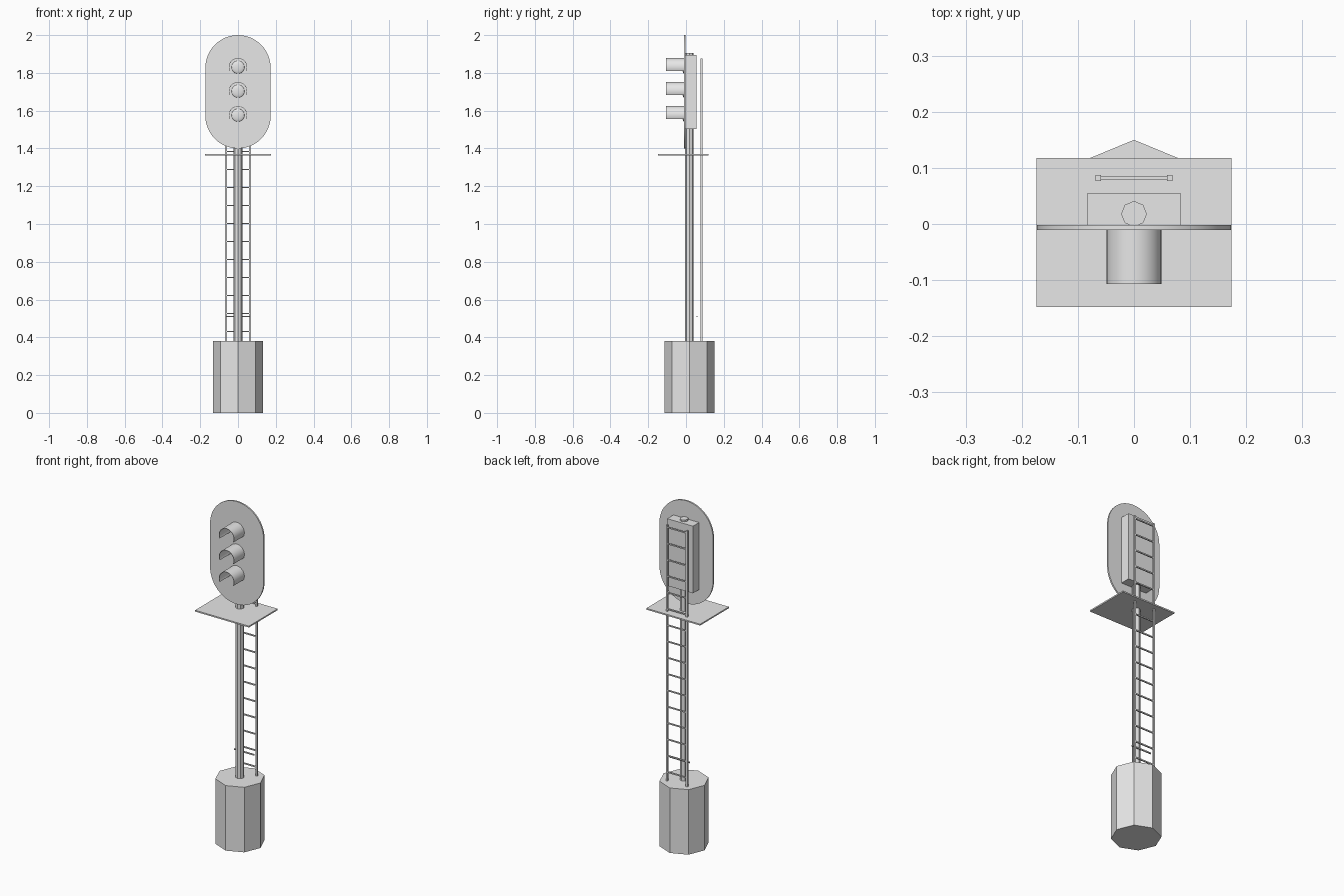
import bpy, bmesh, math

if "Cube" in bpy.data.objects:
    bpy.data.objects.remove(bpy.data.objects["Cube"])

grey = bpy.data.materials.new("light grey")
grey.diffuse_color = (0.8, 0.8, 0.8, 1)
grey.use_nodes = True
grey.node_tree.nodes["Principled BSDF"].inputs["Base Color"].default_value = grey.diffuse_color


def finish(name, bm, smooth=False):
    bmesh.ops.recalc_face_normals(bm, faces=bm.faces[:])
    mesh = bpy.data.meshes.new(name)
    bm.to_mesh(mesh)
    bm.free()
    mesh.materials.append(grey)
    ob = bpy.data.objects.new(name, mesh)
    bpy.context.collection.objects.link(ob)
    if smooth:
        bpy.ops.object.select_all(action='DESELECT')
        ob.select_set(True)
        bpy.context.view_layer.objects.active = ob
        bpy.ops.object.shade_smooth_by_angle(angle=math.radians(30))
    return ob


def prism(name, outline, vec, smooth=False):
    """Extrude a closed outline of 3D points along vec."""
    bm = bmesh.new()
    face = bm.faces.new([bm.verts.new(p) for p in outline])
    new = bmesh.ops.extrude_face_region(bm, geom=[face])["geom"]
    bmesh.ops.translate(bm, vec=vec,
                        verts=[g for g in new if isinstance(g, bmesh.types.BMVert)])
    return finish(name, bm, smooth)


def box(name, x0, x1, y0, y1, z0, z1):
    pts = [(x0, y0, z0), (x1, y0, z0), (x1, y1, z0), (x0, y1, z0)]
    return prism(name, pts, (0, 0, z1 - z0))


def arc(cx, cz, r, a0, a1, n):
    """Points (x, z) on an arc, angles in degrees."""
    angles = [math.radians(a0 + (a1 - a0) * i / n) for i in range(n + 1)]
    return [(cx + r * math.cos(a), cz + r * math.sin(a)) for a in angles]


# Octagonal foundation and mast
AXIS_Y = 0.018
for name, r, z0, z1 in (("foundation", 0.132, 0, 0.38), ("mast", 0.023, 0.37, 1.905)):
    ring = arc(0, AXIS_Y, r, 0, 315, 7)
    prism(name, [(x, y, z0) for x, y in ring], (0, 0, z1 - z0))

# Oval target plate, lamp housing and service platform
oval = arc(0, 1.827, 0.173, 0, 180, 24) + arc(0, 1.573, 0.173, 180, 360, 24)
prism("target_plate", [(x, -0.011, z) for x, z in oval], (0, 0.009, 0), smooth=True)
box("lamp_housing", -0.083, 0.083, -0.002, 0.055, 1.503, 1.895)
box("platform", -0.174, 0.174, -0.148, 0.118, 1.363, 1.371)

# Three lamps, each a shallow dome lens under a curved visor
for i, cz in enumerate((1.830, 1.703, 1.576)):
    bm = bmesh.new()
    bmesh.ops.create_uvsphere(bm, u_segments=24, v_segments=12, radius=0.034)
    bmesh.ops.scale(bm, vec=(1, 0.25, 1), verts=bm.verts)
    bmesh.ops.translate(bm, vec=(0, -0.011, cz), verts=bm.verts)
    finish(f"lens_{i + 1}", bm, smooth=True)
    hood = arc(0, cz, 0.049, -25, 205, 20) + arc(0, cz, 0.0465, 205, -25, 20)
    prism(f"visor_{i + 1}", [(x, -0.107, z) for x, z in hood], (0, 0.097, 0), smooth=True)

# Ladder behind the mast
for side, sx in (("left", -1), ("right", 1)):
    x = sx * 0.064
    box(f"ladder_rail_{side}", x - 0.005, x + 0.005, 0.077, 0.087, 0.375, 1.875)
for i in range(16):
    z = 0.431 + 0.0953 * i
    box(f"ladder_rung_{i + 1}", -0.06, 0.06, 0.0785, 0.0855, z - 0.0035, z + 0.0035)

# Loose cross bar near the foot of the ladder
box("cross_bar", -0.064, 0.064, 0.055, 0.062, 0.507, 0.514)
